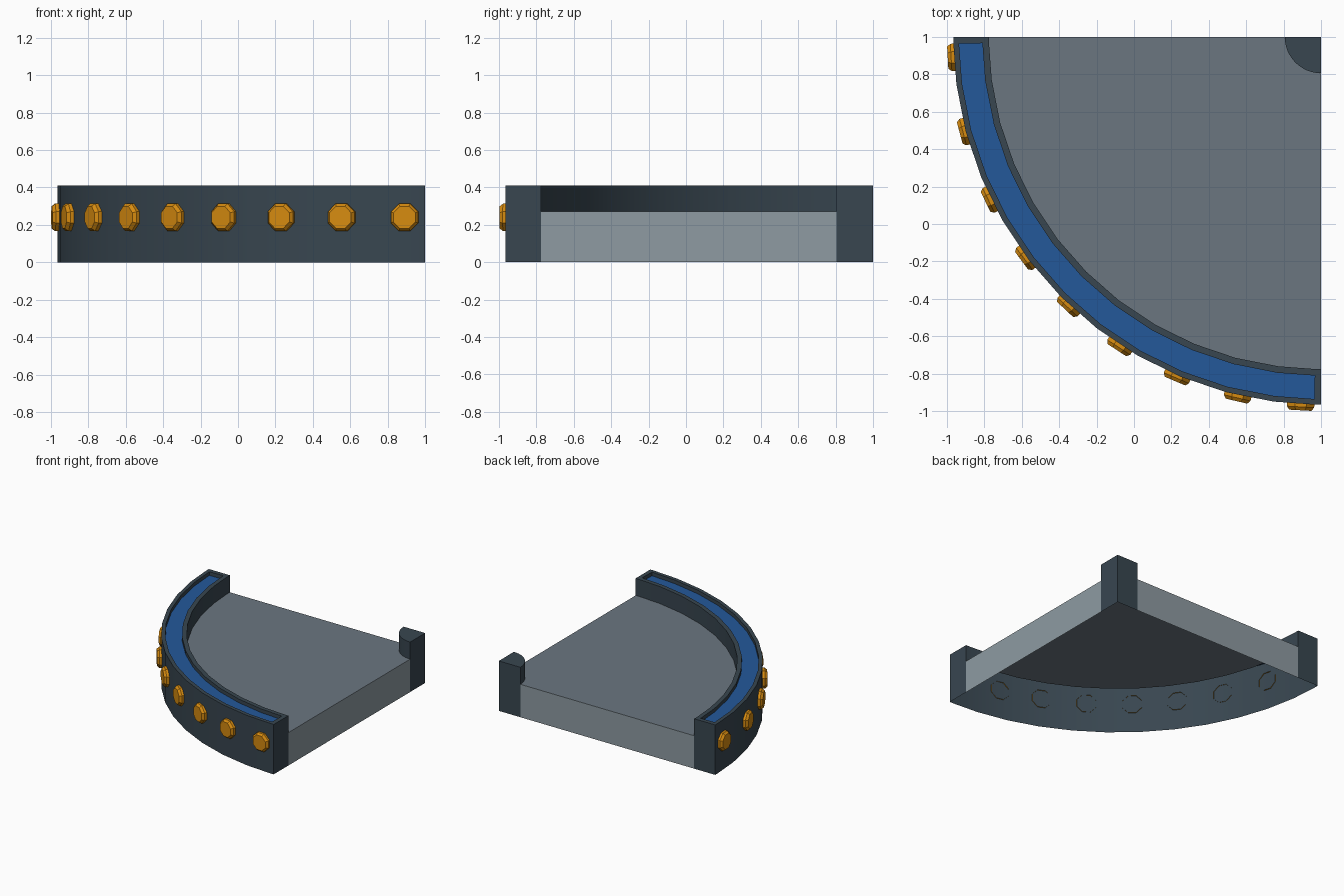
import bpy, bmesh, math
from mathutils import Vector

if "Cube" in bpy.data.objects:
    bpy.data.objects.remove(bpy.data.objects["Cube"])

RO, RI, RP = 1.965, 1.775, 0.195      # outer wall, inner wall, corner post radii
H, FLOOR, GROOVE = 0.41, 0.27, 0.38   # wall top, floor and groove heights
GO, GI = 1.935, 1.81                  # groove radii
UP = Vector((0, 0, 1))


def material(name, hexcol):
    m = bpy.data.materials.new(name)
    rgb = [int(hexcol[i:i + 2], 16) / 255 for i in (0, 2, 4)]
    m.diffuse_color = [((c + 0.055) / 1.055) ** 2.4 if c > 0.04 else c / 12.92 for c in rgb] + [1]
    m.use_nodes = True
    m.node_tree.nodes["Principled BSDF"].inputs["Base Color"].default_value = m.diffuse_color
    return m


SLATE = material("dark slate", "384650")
BLUE = material("blue", "23589a")
GREY = material("floor grey", "6b7680")
PALE = material("pale side grey", "8e9ba2")
ORANGE = material("orange", "d68b10")


def P(r, t, z):
    """Point at radius r about the corner (1, 1), angle t from -y toward -x."""
    return Vector((1 - r * math.sin(t), 1 - r * math.cos(t), z))


def out(t):
    return Vector((-math.sin(t), -math.cos(t), 0))


def quad(bm, pts, facing, mat=0):
    f = bm.faces.new([bm.verts.new(p) for p in pts])
    f.normal_update()
    if f.normal.dot(facing) < 0:
        f.normal_flip()
    f.material_index = mat


def finish(name, bm, mats, smooth=False):
    bmesh.ops.remove_doubles(bm, verts=bm.verts, dist=0.0005)
    me = bpy.data.meshes.new(name)
    bm.to_mesh(me)
    bm.free()
    ob = bpy.data.objects.new(name, me)
    bpy.context.collection.objects.link(ob)
    for m in mats:
        me.materials.append(m)
    if smooth:
        bpy.context.view_layer.objects.active = ob
        ob.select_set(True)
        bpy.ops.object.shade_smooth_by_angle(angle=math.radians(30))
        ob.select_set(False)
    return ob


SEG = [math.radians(7.5 * i) for i in range(13)]
INSET = 0.019
COLS = sorted(SEG + [INSET, math.pi / 2 - INSET])

# curved wall: open underneath, with a sunken blue channel in its top
bm = bmesh.new()
last = len(COLS) - 2
for i, (a, b) in enumerate(zip(COLS, COLS[1:])):
    m = (a + b) / 2
    quad(bm, [P(RO, a, 0), P(RO, b, 0), P(RO, b, H), P(RO, a, H)], out(m))
    quad(bm, [P(RI, a, FLOOR), P(RI, b, FLOOR), P(RI, b, H), P(RI, a, H)], -out(m))
    for r0, r1 in ((RI, GI), (GI, GO), (GO, RO)):
        channel = r0 == GI and 0 < i < last
        z = GROOVE if channel else H
        quad(bm, [P(r0, a, z), P(r1, a, z), P(r1, b, z), P(r0, b, z)], UP, int(channel))
    if 0 < i < last:
        for r, s in ((GI, 1), (GO, -1)):
            quad(bm, [P(r, a, GROOVE), P(r, b, GROOVE), P(r, b, H), P(r, a, H)], out(m) * s)
for t, n in ((INSET, (-1, 0, 0)), (math.pi / 2 - INSET, (0, -1, 0))):
    quad(bm, [P(GI, t, GROOVE), P(GO, t, GROOVE), P(GO, t, H), P(GI, t, H)], Vector(n))
ENDS = ((0, Vector((1, 0, 0))), (math.pi / 2, Vector((0, 1, 0))))
for t, n in ENDS:
    quad(bm, [P(RI, t, 0), P(RO, t, 0), P(RO, t, H), P(RI, t, H)], n)
finish("curved_wall", bm, [SLATE, BLUE], True)

# quarter-round corner post
bm = bmesh.new()
for a, b in zip(SEG, SEG[1:]):
    quad(bm, [P(RP, a, FLOOR), P(RP, b, FLOOR), P(RP, b, H), P(RP, a, H)], out((a + b) / 2))
quad(bm, [P(0, 0, H)] + [P(RP, t, H) for t in SEG], UP)
for t, n in ENDS:
    quad(bm, [P(0, t, 0), P(RP, t, 0), P(RP, t, H), P(0, t, H)], n)
finish("corner_post", bm, [SLATE], True)

# floor sheet
bm = bmesh.new()
for a, b in zip(COLS, COLS[1:]):
    quad(bm, [P(RP, a, FLOOR), P(RI, a, FLOOR), P(RI, b, FLOOR), P(RP, b, FLOOR)], UP)
finish("floor", bm, [GREY])

# straight side panels
for name, (t, n) in zip(("right_side_panel", "back_side_panel"), ENDS):
    bm = bmesh.new()
    quad(bm, [P(RP, t, 0), P(RI, t, 0), P(RI, t, FLOOR), P(RP, t, FLOOR)], n)
    finish(name, bm, [PALE])

# octagonal studs along the outside
for k, deg in enumerate((3.2, 13.1, 23, 33.1, 43.2, 53.2, 63.8, 75.1, 86.8)):
    t = math.radians(deg)
    side = Vector((math.cos(t), -math.sin(t), 0))

    def ring(d, r):
        return [P(d, t, 0.24) + (side * math.cos(q) + UP * math.sin(q)) * r
                for q in [math.radians(22.5 + 45 * j) for j in range(8)]]
    bm = bmesh.new()
    rings = [ring(1.957, 0.079), ring(1.98, 0.079), ring(1.998, 0.064)]
    for lo, hi in zip(rings, rings[1:]):
        for j in range(8):
            n = (j + 1) % 8
            quad(bm, [lo[j], lo[n], hi[n], hi[j]], (lo[j] + lo[n]) / 2 - P(1.957, t, 0.24))
    quad(bm, rings[-1], out(t))
    finish("stud_%d" % (k + 1), bm, [ORANGE])
